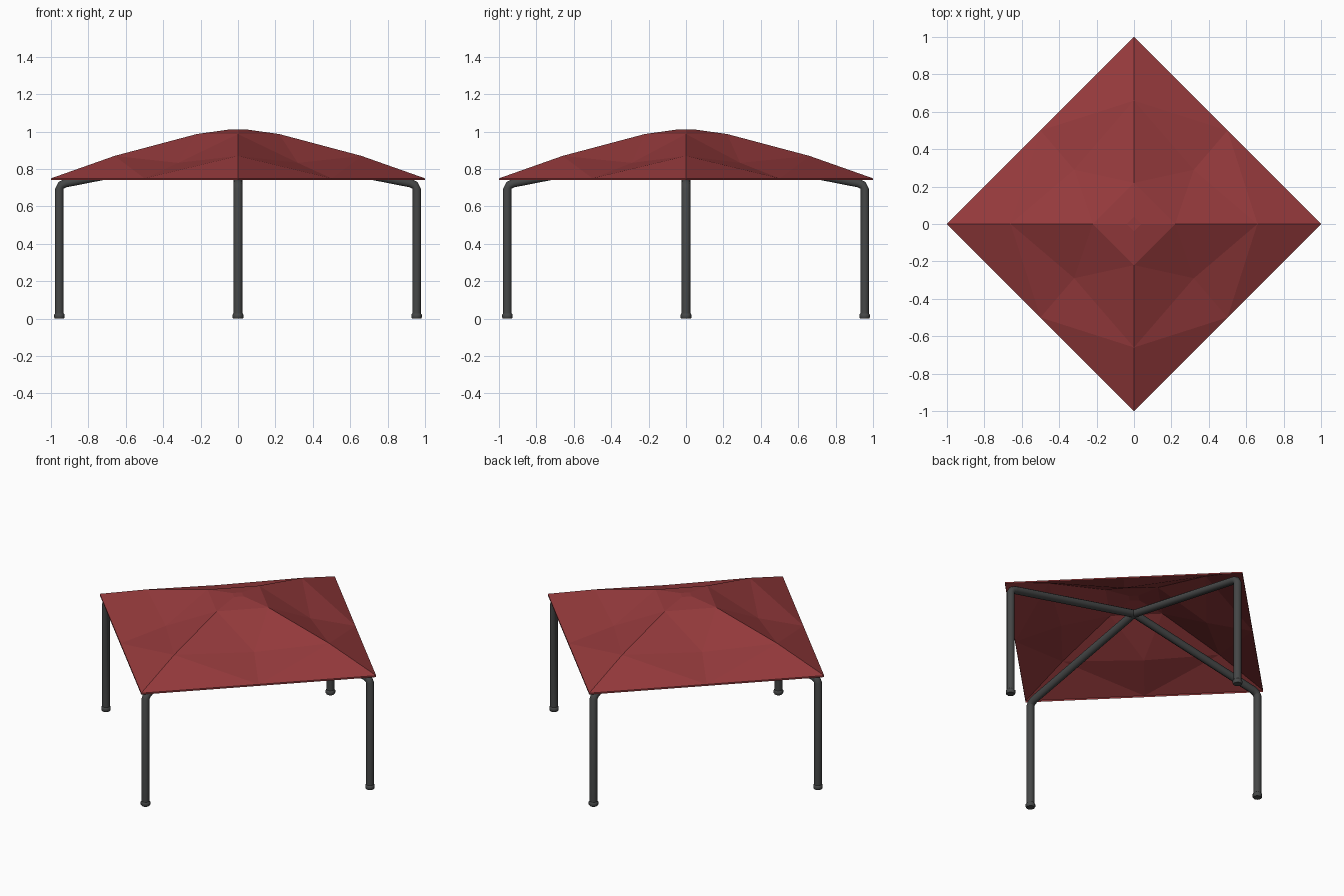
import bpy, bmesh, math
from mathutils import Vector

cube = bpy.data.objects.get("Cube")
if cube:
    bpy.data.objects.remove(cube, do_unlink=True)


def material(name, rgb):
    m = bpy.data.materials.new(name)
    m.use_nodes = True
    m.diffuse_color = (*rgb, 1)
    m.node_tree.nodes["Principled BSDF"].inputs["Base Color"].default_value = (*rgb, 1)
    return m


RED = material("red fabric", (0.30, 0.042, 0.045))
GREY = material("dark grey metal", (0.06, 0.063, 0.063))


def finish(name, bm, mat):
    bmesh.ops.remove_doubles(bm, verts=bm.verts, dist=0.0005)
    bmesh.ops.recalc_face_normals(bm, faces=bm.faces)
    me = bpy.data.meshes.new(name)
    bm.to_mesh(me)
    bm.free()
    me.materials.append(mat)
    ob = bpy.data.objects.new(name, me)
    bpy.context.collection.objects.link(ob)
    return ob


def tube(bm, path, sides=10):
    """Sweep a round section along (point, radius) pairs lying in the XZ plane."""
    rings = []
    for i, (p, r) in enumerate(path):
        before = path[max(i - 1, 0)][0]
        after = path[min(i + 1, len(path) - 1)][0]
        t = (after - before).normalized()
        across = Vector((0, 1, 0))
        up = t.cross(across)
        ring = []
        for k in range(sides):
            a = math.tau * k / sides
            ring.append(bm.verts.new(p + r * (math.cos(a) * across + math.sin(a) * up)))
        rings.append(ring)
    for lo, hi in zip(rings, rings[1:]):
        for k in range(sides):
            n = (k + 1) % sides
            bm.faces.new((lo[k], lo[n], hi[n], hi[k]))
    bm.faces.new(rings[0])
    bm.faces.new(rings[-1])


# Canopy: ridges along both axes, sagging panels between, small crown on top
RIDGE = [(1.0, 0.75), (0.66, 0.87), (0.22, 0.987), (0.04, 1.012)]
bm = bmesh.new()
for sx in (-1, 1):
    for sy in (-1, 1):
        ax = [bm.verts.new((sx * r, 0, z)) for r, z in RIDGE]
        ay = [bm.verts.new((0, sy * r, z)) for r, z in RIDGE]
        edge = bm.verts.new((sx * 0.5, sy * 0.5, 0.75))
        sag = bm.verts.new((sx * 0.32, sy * 0.29, 0.833))
        peak = bm.verts.new((0, 0, 1.012))
        tris = [(sag, ax[2], ay[2]), (ax[3], ay[3], peak)]
        for a in (ax, ay):
            tris += [(a[0], a[1], edge), (a[1], sag, edge), (a[1], a[2], sag)]
        for t in tris:
            bm.faces.new(t)
        bm.faces.new((ax[2], ax[3], ay[3], ay[2]))
        # Thin hem hanging from the eave
        low = [bm.verts.new(v.co - Vector((0, 0, 0.01))) for v in (ax[0], edge, ay[0])]
        bm.faces.new((ax[0], edge, low[1], low[0]))
        bm.faces.new((edge, ay[0], low[2], low[1]))
finish("canopy", bm, RED)

# Four bent poles: foot, upright post, then a rafter up to the centre
POST = 0.955
pole = [(POST, 0.025, 0.024), (POST, 0.695, 0.024), (POST - 0.01, 0.713, 0.024),
        (POST - 0.035, 0.725, 0.024), (0, 0.905, 0.024)]
foot = [(POST, 0, 0.025), (POST, 0.006, 0.029), (POST, 0.022, 0.029), (POST, 0.028, 0.024)]
for i, side in enumerate(("left", "back", "right", "front")):
    for part, shape in (("pole", pole), ("foot", foot)):
        bm = bmesh.new()
        tube(bm, [(Vector((x, 0, z)), r) for x, z, r in shape])
        ob = finish(f"{side}_{part}", bm, GREY)
        ob.rotation_euler.z = i * math.pi / 2
        ob.select_set(True)
        bpy.context.view_layer.objects.active = ob
        bpy.ops.object.shade_smooth_by_angle(angle=math.radians(40))
        ob.select_set(False)
